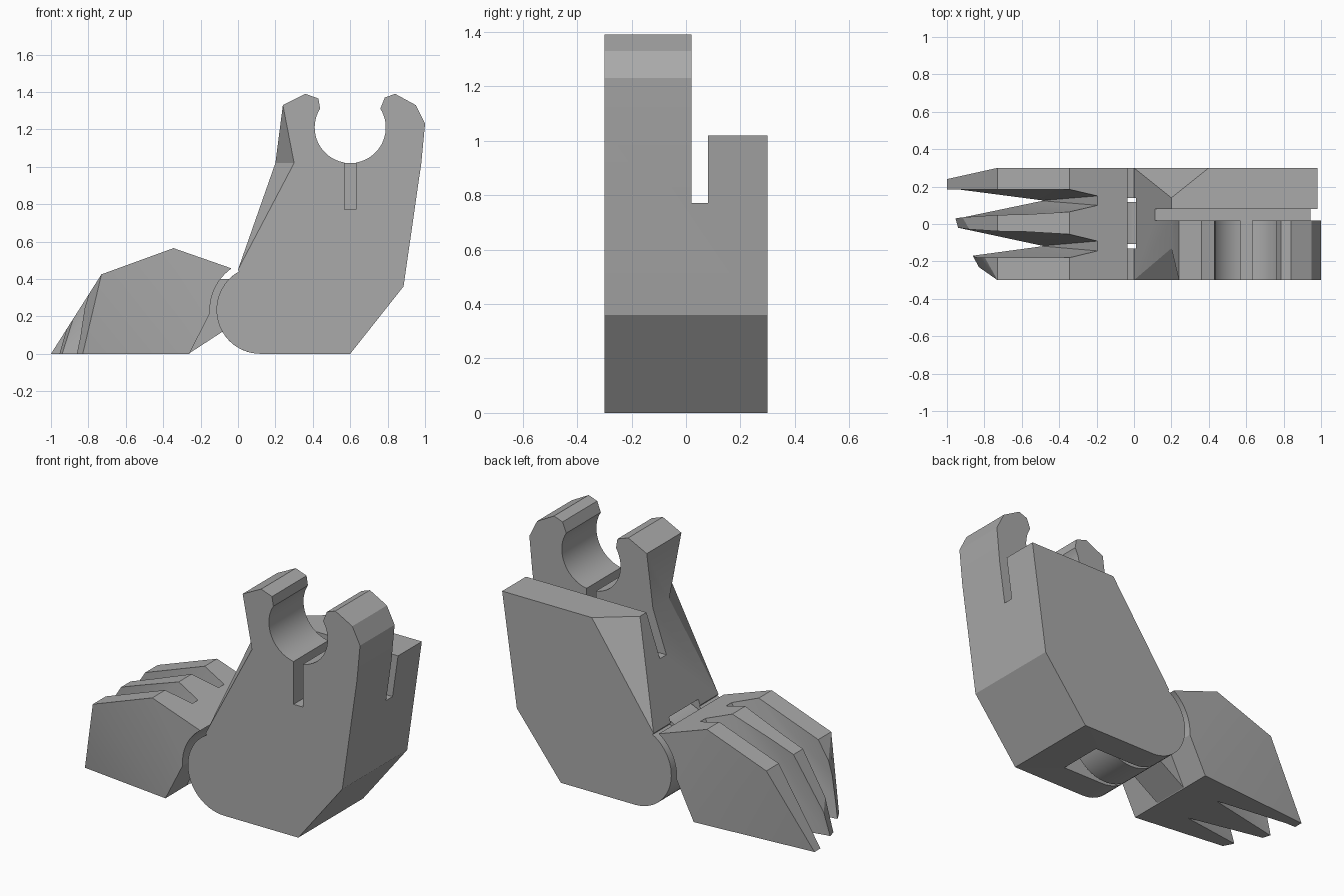
import bpy, bmesh, math
from mathutils import Vector

if "Cube" in bpy.data.objects:
    bpy.data.objects.remove(bpy.data.objects["Cube"])

gray = bpy.data.materials.new("plain gray")
gray.diffuse_color = (0.40, 0.40, 0.40, 1)
gray.use_nodes = True
gray.node_tree.nodes["Principled BSDF"].inputs["Base Color"].default_value = gray.diffuse_color


def finish(name, bm):
    bmesh.ops.recalc_face_normals(bm, faces=bm.faces)
    me = bpy.data.meshes.new(name)
    bm.to_mesh(me)
    bm.free()
    ob = bpy.data.objects.new(name, me)
    bpy.context.collection.objects.link(ob)
    me.materials.append(gray)
    return ob


def extrude(name, profile, y0, y1):
    """Solid from an x-z outline, running from y0 to y1."""
    bm = bmesh.new()
    face = bm.faces.new([bm.verts.new((x, y0, z)) for x, z in profile])
    geom = bmesh.ops.extrude_face_region(bm, geom=[face])["geom"]
    bmesh.ops.translate(bm, vec=(0, y1 - y0, 0),
                        verts=[v for v in geom if isinstance(v, bmesh.types.BMVert)])
    return finish(name, bm)


def hull(name, points):
    bm = bmesh.new()
    verts = [bm.verts.new(p) for p in points]
    res = bmesh.ops.convex_hull(bm, input=verts)
    junk = {e for e in res["geom_interior"] + res["geom_unused"]
            if isinstance(e, bmesh.types.BMVert)}
    bmesh.ops.delete(bm, geom=list(junk), context="VERTS")
    bmesh.ops.dissolve_limit(bm, angle_limit=0.002, verts=bm.verts, edges=bm.edges)
    return finish(name, bm)


def box(name, x, y, z):
    return extrude(name, [(x[0], z[0]), (x[1], z[0]), (x[1], z[1]), (x[0], z[1])], *y)


def arc(cx, cz, r, a0, a1, n):
    angles = [math.radians(a0 + (a1 - a0) * i / n) for i in range(n + 1)]
    return [(cx + r * math.cos(a), cz + r * math.sin(a)) for a in angles]


def boolean(ob, others, operation="DIFFERENCE"):
    bpy.context.view_layer.objects.active = ob
    for other in others:
        mod = ob.modifiers.new("bool", "BOOLEAN")
        mod.operation, mod.object, mod.solver = operation, other, "EXACT"
        bpy.ops.object.modifier_apply(modifier=mod.name)
        bpy.data.objects.remove(other)


def smooth(ob):
    bpy.ops.object.select_all(action="DESELECT")
    ob.select_set(True)
    bpy.context.view_layer.objects.active = ob
    bpy.ops.object.shade_smooth_by_angle(angle=math.radians(20))


HX, HZ = 0.12, 0.235          # hinge axis

# Heel block with the clip tower
outline = ([(0.2, 1.02), (0.24, 1.33), (0.36, 1.39), (0.43, 1.365)]
           + arc(0.6, 1.21, 0.19, 148, 392, 40)
           + [(0.785, 1.37), (0.84, 1.39), (0.95, 1.33), (1.0, 1.23), (0.98, 1.02),
              (0.885, 0.36), (0.6, 0.0)]
           + arc(HX, HZ, 0.235, 270, 119, 24) + [(0.0, 0.45)])
heel = extrude("heel_block", outline, -0.3, 0.3)

# Corner bevel on the back plate, stretched a little inside its own plane
p0, p1, p2 = Vector((0, 0.3, 0.45)), Vector((0.2, 0.14, 1.02)), Vector((0.4, 0.3, 1.02))
side = (p2 - p1) * 0.1
q1, q2 = p0 + (p1 - p0) * 1.05 - side, p0 + (p2 - p0) * 1.05 + side
back_bevel = hull("back_bevel", [p0, q1, q2, (-0.3, 0.6, 1.05), (-0.2, 0.5, 0.45)])
# Double bevel on the front corner of the tower
front_bevel = hull("front_bevel", [(0, -0.3, 0.45), (0.24, -0.3, 1.33), (0.3, -0.3, 1.02),
                                   (0.2, -0.13, 1.02), (-0.3, -0.6, 0.95)])
# Hinge pocket, open below and towards the toes
pocket = extrude("pocket", [(-0.3, -0.1), (HX + 0.27, -0.1)]
                 + arc(HX, HZ, 0.27, 0, 180, 32) + [(-0.3, HZ)], -0.13, 0.14)
boolean(heel, [
    box("above_back", (-0.5, 1.5), (0.02, 0.5), (1.02, 2)),
    box("cross_slot", (-0.5, 1.5), (0.02, 0.08), (0.772, 2)),
    box("clip_slit", (0.57, 0.63), (-0.5, 0.05), (0.772, 1.1)),
    pocket, back_bevel, front_bevel])
smooth(heel)

# Toe block: one faceted body with three staggered tips
pts = [(-1, 0.24, 0), (-1, 0.185, 0), (-0.94, 0.03, 0), (-0.94, -0.02, 0),
       (-0.83, -0.18, 0), (-0.83, -0.23, 0)]
for y in (-0.3, 0.3):
    pts += [(-0.73, y, 0.425), (-0.345, y, 0.565), (-0.03, y, 0.455), (-0.26, y, 0)]
toes = hull("toe_block", pts)


def toe_gap(tip_a, a, tip_b, b):
    """Tapered wedge between two toes, wide on top and closing to a V below."""
    mid = (a + b) / 2
    p = []
    for tip, y in ((tip_a, a), (tip_b, b)):
        end = mid + (y - mid) * 0.42
        p += [(-1.3, tip, 0), (-1.3, tip, -0.02), (-0.94, tip, 0),
              (-0.73, y, 0.425), (-0.345, y, 0.565), (-0.345, y, 0.8), (-1.3, y, 0.8),
              (-0.195, end, 0.513), (-0.195, end, 0.8)]
    p += [(-0.5, mid, 0), (-0.5, mid, -0.02)]
    return hull("gap", p)


recess = extrude("recess", arc(HX, HZ, 0.27, 0, 354.375, 63), -0.5, 0.5)
boolean(toes, [toe_gap(0.185, 0.185, 0.03, 0.065),
               toe_gap(-0.02, -0.055, -0.18, -0.18), recess])
smooth(toes)

# Hinge knuckle and the arm that ties it to the toes
knuckle = extrude("hinge_knuckle", arc(HX, HZ, 0.235, 0, 354.375, 63), -0.107, 0.117)
arm = extrude("hinge_arm", [(-0.26, 0.003), (-0.08, 0.12), (HX, HZ), (0.02, 0.40),
                            (-0.1, 0.40), (-0.2, 0.2)], -0.107, 0.117)
boolean(knuckle, [arm], "UNION")
smooth(knuckle)
